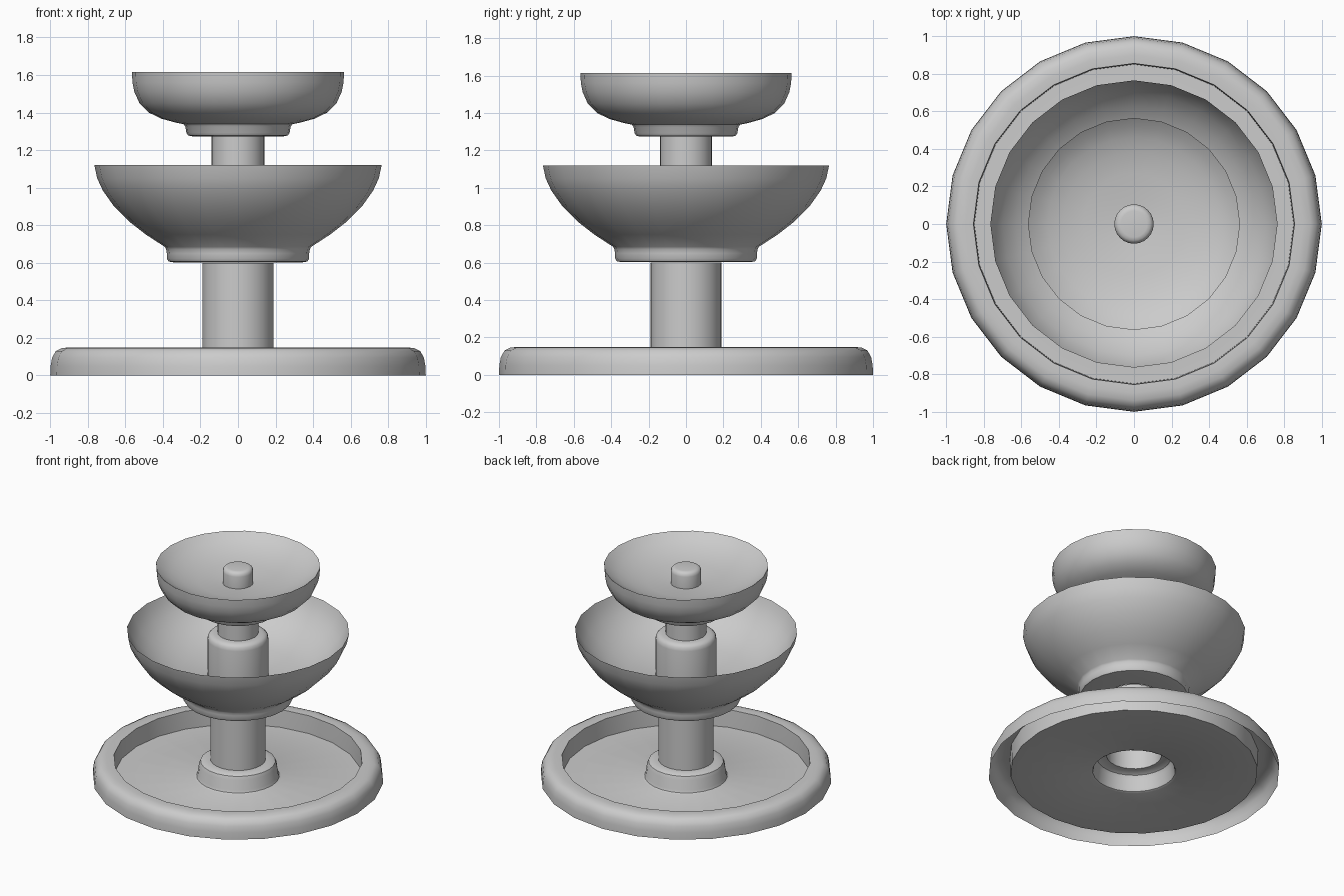
import bpy, math

SIDES = 24


def revolve(name, profile, angle=35):
    """Spin an (r, z) profile around z into a smooth-shaded sheet."""
    verts, faces, rings = [], [], []
    for r, z in profile:
        if r < 1e-5:
            rings.append([len(verts)] * SIDES)
            verts.append((0, 0, z))
        else:
            rings.append(list(range(len(verts), len(verts) + SIDES)))
            for i in range(SIDES):
                a = 2 * math.pi * i / SIDES
                verts.append((r * math.cos(a), r * math.sin(a), z))
    for lo, hi in zip(rings, rings[1:]):
        for i in range(SIDES):
            j = (i + 1) % SIDES
            loop = list(dict.fromkeys((lo[i], lo[j], hi[j], hi[i])))
            faces.append(loop)
    mesh = bpy.data.meshes.new(name)
    mesh.from_pydata(verts, [], faces)
    ob = bpy.data.objects.new(name, mesh)
    bpy.context.collection.objects.link(ob)
    bpy.ops.object.select_all(action='DESELECT')
    ob.select_set(True)
    bpy.context.view_layer.objects.active = ob
    bpy.ops.object.shade_smooth_by_angle(angle=math.radians(angle))
    return ob


# ground basin: hollow rim, floor and hollow column foot
revolve("basin", [
    (1.0, 0), (.998, .05), (.99, .095), (.97, .13), (.94, .145), (.90, .15),
    (.855, .148), (.852, .08), (.85, .015),
    (.30, .015), (.285, .022), (.278, .04), (.268, .11), (.258, .135),
    (.235, .147), (.19, .148)])

# lower column
revolve("lower_column", [(.19, .148), (.19, .60)])

# large bowl: collar, outer shell, lip and dished inside
revolve("large_bowl", [
    (.19, .602), (.34, .602), (.37, .607), (.379, .622), (.379, .65),
    (.383, .672), (.39, .685),
    (.49, .75), (.58, .82), (.66, .90), (.72, .985), (.75, 1.05), (.765, 1.12),
    (.745, 1.07), (.70, 1.0), (.63, .93), (.53, .865), (.40, .82), (.21, .79)])

# upper column with rounded shoulder
revolve("upper_column", [
    (.21, .79), (.21, 1.06), (.205, 1.085), (.19, 1.10), (.165, 1.105),
    (.14, 1.107), (.14, 1.275)])

# small bowl: collar, outer shell, lip and dished inside
revolve("small_bowl", [
    (.14, 1.273), (.24, 1.273), (.265, 1.278), (.275, 1.292), (.28, 1.325),
    (.29, 1.338), (.33, 1.346), (.41, 1.368), (.475, 1.40), (.525, 1.45),
    (.552, 1.51), (.562, 1.56), (.565, 1.615),
    (.52, 1.58), (.46, 1.55), (.38, 1.522), (.27, 1.50), (.105, 1.485)])

# spout in the small bowl
revolve("spout", [
    (.105, 1.485), (.105, 1.575), (.10, 1.593), (.087, 1.604), (.07, 1.607),
    (0, 1.607)])
